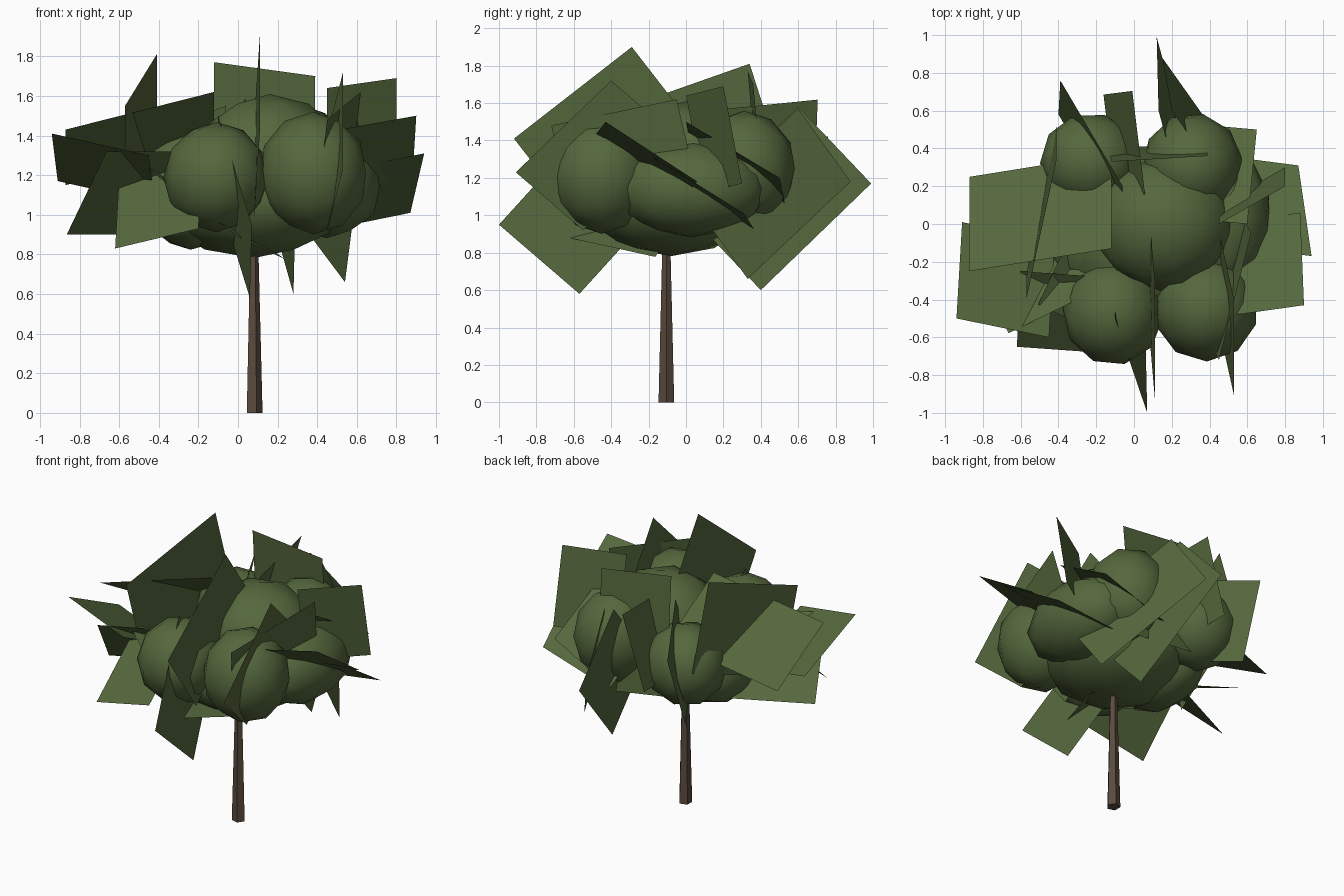
import bpy, bmesh, math, random
from mathutils import Vector, Matrix

if "Cube" in bpy.data.objects:
    bpy.data.objects.remove(bpy.data.objects["Cube"])

random.seed(4)


def material(name, rgb):
    m = bpy.data.materials.new(name)
    m.diffuse_color = (*rgb, 1)
    m.use_nodes = True
    m.node_tree.nodes["Principled BSDF"].inputs["Base Color"].default_value = m.diffuse_color
    return m


GREEN = material("leaf green", (0.090, 0.138, 0.046))
BROWN = material("bark brown", (0.100, 0.068, 0.046))


def finish(name, bm, mat, smooth=False):
    me = bpy.data.meshes.new(name)
    bm.to_mesh(me)
    bm.free()
    me.materials.append(mat)
    for p in me.polygons:
        p.use_smooth = smooth
    ob = bpy.data.objects.new(name, me)
    bpy.context.collection.objects.link(ob)
    return ob


# Trunk: tapered five-sided post
bm = bmesh.new()
bmesh.ops.create_cone(bm, cap_ends=True, segments=5, radius1=0.044, radius2=0.016,
                      depth=1.1, matrix=Matrix.Translation((0.08, -0.105, 0.55))
                      @ Matrix.Rotation(math.radians(-90), 4, 'Z'))
finish("trunk", bm, BROWN)

# Foliage clumps: centre and radii of low-poly smooth balls
CLUMPS = [
    ((-0.11, -0.47, 1.19), (0.26, 0.27, 0.27)),   # front left
    ((0.38, -0.45, 1.21), (0.27, 0.27, 0.30)),    # front right
    ((0.16, 0.00, 1.27), (0.37, 0.35, 0.33)),     # crown
    ((-0.23, 0.33, 1.20), (0.26, 0.25, 0.26)),    # back left
    ((0.31, 0.31, 1.25), (0.26, 0.27, 0.30)),     # back right
    ((0.08, -0.08, 1.07), (0.46, 0.45, 0.28)),    # wide underside
    ((-0.24, -0.04, 1.04), (0.22, 0.33, 0.21)),   # low left
    ((0.45, 0.03, 1.14), (0.27, 0.40, 0.25)),     # right
]
for i, (c, r) in enumerate(CLUMPS):
    bm = bmesh.new()
    bmesh.ops.create_icosphere(bm, subdivisions=2, radius=1.03)
    spin = Matrix.Rotation(random.uniform(0, 6.28), 4, 'Z')
    bm.transform(Matrix.Translation(c) @ Matrix.Diagonal((*r, 1)) @ spin)
    finish(f"foliage_clump_{i + 1}", bm, GREEN, True)

# Leaf cards: one corner and its two neighbours, in hundredths
CARDS = [
    (-87, -25, 143, -87, 25, 115, -12, -13, 162),   # left
    (-94, -50, 141, -91, 1, 117, -45, -60, 130),
    (-62, -65, 83, -60, -25, 120, -20, -68, 93),
    (94, -17, 131, 87, 31, 101, 40, -10, 120),      # right
    (90, -43, 150, 88, 6, 118, 40, -50, 141),
    (80, 20, 169, 80, 30, 117, 45, 0, 164),
    (45, -72, 148, 62, -5, 162, 40, -62, 105),
    (65, 50, 120, 60, 0, 150, 20, 54, 100),         # back
    (12, 99, 117, 28, 40, 60, 13, 60, 158),
    (15, 88, 118, 54, 33, 66, 20, 60, 157),
    (-39, 76, 142, -6, 20, 155, -40, 58, 92),
    (-41, 34, 181, -57, -40, 155, -41, 52, 125),
    (7, -100, 95, 6, -57, 58, -10, -50, 150),       # front
    (53, -91, 123, 53, -40, 172, 45, -55, 92),
    (11, -29, 190, 11, -92, 141, 8, 6, 145),        # top
    (-12, 33, 177, 39, 36, 170, -13, 40, 97),
]


def card(bm, a, b, c):
    bm.faces.new([bm.verts.new(p) for p in (a, b, b + c - a, c)])


bm = bmesh.new()
for n in CARDS:
    card(bm, *(Vector(n[k:k + 3]) / 100 for k in (0, 3, 6)))

# Extra cards, standing radially: direction, height, lean, reach, width, slope
for deg, z, lean, reach, width, slope in (
        (206, 1.11, 0.83, 0.85, 0.62, 0.0),
        (245, 0.96, -0.97, 0.60, 0.68, 0.2),
        (97, 1.30, -0.3, 0.70, 0.52, 0.1)):
    t = math.radians(deg)
    out = Vector((math.cos(t), math.sin(t), slope))
    side = Vector((-math.sin(t) * math.sin(lean), math.cos(t) * math.sin(lean), math.cos(lean)))
    a = Vector((0, 0, z)) + out * reach - side * width / 2
    card(bm, a, a - out * 0.55, a + side * width)
finish("leaf_cards", bm, GREEN)
